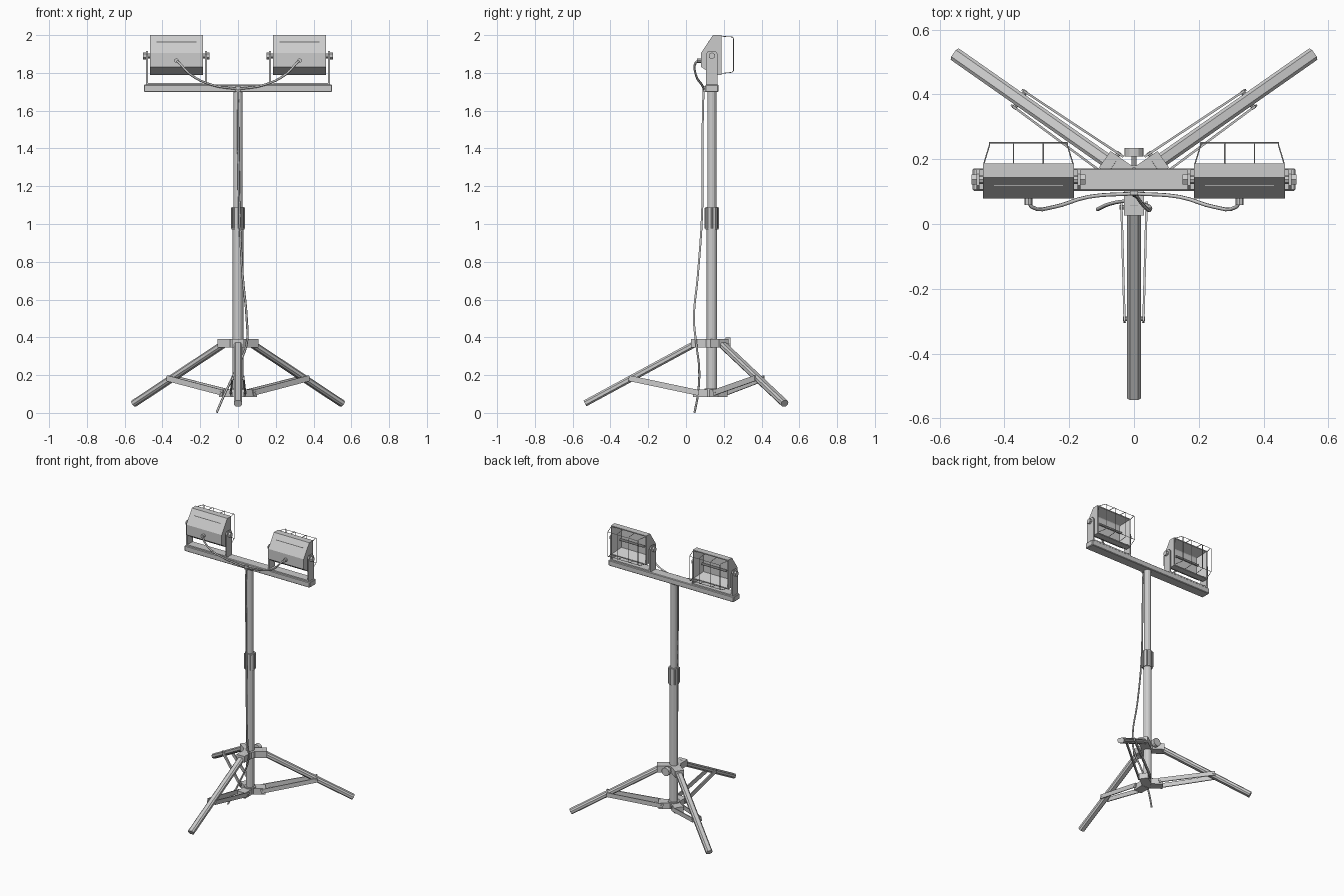
import bpy, bmesh, math
from mathutils import Vector, Matrix

if "Cube" in bpy.data.objects:
    bpy.data.objects.remove(bpy.data.objects["Cube"])

CY = 0.137                      # y of the mast axis
UP = Vector((0, 0, 1))


def add(name, bm, smooth=False):
    bmesh.ops.recalc_face_normals(bm, faces=bm.faces)
    me = bpy.data.meshes.new(name)
    bm.to_mesh(me)
    bm.free()
    ob = bpy.data.objects.new(name, me)
    bpy.context.collection.objects.link(ob)
    return ob


def box(name, lo, hi, bevel=0.0):
    lo, hi = Vector(lo), Vector(hi)
    bm = bmesh.new()
    bmesh.ops.create_cube(bm, size=1, matrix=Matrix.Translation((lo + hi) / 2) @ Matrix.Diagonal((*(hi - lo), 1)))
    if bevel:
        bmesh.ops.bevel(bm, geom=bm.edges[:], offset=bevel, segments=1, affect='EDGES')
    return add(name, bm)


def cyl(name, a, b, r, sides=12):
    a, b = Vector(a), Vector(b)
    d = b - a
    bm = bmesh.new()
    bmesh.ops.create_cone(bm, cap_ends=True, segments=sides, radius1=r, radius2=r, depth=d.length,
                          matrix=Matrix.Translation((a + b) / 2) @ d.to_track_quat('Z', 'Y').to_matrix().to_4x4())
    return add(name, bm)


def bar(name, a, b, w, h, bevel=0.0):
    """Rectangular bar from a to b, w wide sideways and h thick, long edges chamfered."""
    a, b = Vector(a), Vector(b)
    d = (b - a).normalized()
    side = d.cross(UP).normalized()
    top = side.cross(d)
    rot = Matrix((d, side, top)).transposed().to_4x4()
    bm = bmesh.new()
    bmesh.ops.create_cube(bm, size=1, matrix=Matrix.Diagonal(((b - a).length, w, h, 1)))
    if bevel:
        long = [e for e in bm.edges if abs(e.verts[0].co.x - e.verts[1].co.x) > 1e-4]
        bmesh.ops.bevel(bm, geom=long, offset=bevel, segments=1, affect='EDGES')
    bm.transform(Matrix.Translation((a + b) / 2) @ rot)
    return add(name, bm)


def wire(name, pts, r, cyclic=False, smooth=False, res=1):
    cu = bpy.data.curves.new(name, 'CURVE')
    cu.dimensions = '3D'
    cu.bevel_depth = r
    cu.bevel_resolution = res
    cu.use_fill_caps = True
    if smooth:
        cu.resolution_u = 4
        sp = cu.splines.new('BEZIER')
        sp.bezier_points.add(len(pts) - 1)
        for p, co in zip(sp.bezier_points, pts):
            p.co = co
            p.handle_left_type = p.handle_right_type = 'AUTO'
    else:
        sp = cu.splines.new('POLY')
        sp.points.add(len(pts) - 1)
        for p, co in zip(sp.points, pts):
            p.co = (*co, 1)
    sp.use_cyclic_u = cyclic
    ob = bpy.data.objects.new(name, cu)
    bpy.context.collection.objects.link(ob)
    return ob


# Telescopic mast
cyl("lower_mast", (0, CY, 0.09), (0, CY, 1.0), 0.028)
cyl("upper_mast", (0, CY, 0.98), (0, CY, 1.70), 0.024)
cyl("mast_collar", (0, CY, 0.97), (0, CY, 1.09), 0.034)
for i in range(8):
    a = math.tau * i / 8
    u = Vector((math.cos(a), math.sin(a), 0)) * 0.034
    cyl("collar_rib", Vector((0, CY, 0.975)) + u, Vector((0, CY, 1.085)) + u, 0.005, 6)

# Tripod hubs
cyl("upper_hub", (0, CY, 0.345), (0, CY, 0.39), 0.045)
cyl("lower_hub", (0, CY, 0.085), (0, CY, 0.13), 0.04)

# Legs, hub lugs and paired braces
for deg, label in ((-90, "front"), (35, "right"), (145, "left")):
    a = math.radians(deg)
    u = Vector((math.cos(a), math.sin(a), 0))
    s = Vector((-u.y, u.x, 0))

    def at(r, z, off=0.0):
        return Vector((0, CY, z)) + u * r + s * off

    bar(label + "_leg", at(0.07, 0.376), at(0.672, 0.05), 0.043, 0.034, 0.009)
    bar(label + "_upper_lug", at(0.02, 0.3675), at(0.11, 0.3675), 0.062, 0.045)
    bar(label + "_lower_lug", at(0.02, 0.103), at(0.10, 0.103), 0.062, 0.04)
    for k in (-1, 1):
        bar(label + "_brace", at(0.07, 0.106, k * 0.039), at(0.44, 0.184, k * 0.029), 0.007, 0.03)
    cyl(label + "_brace_pin", at(0.43, 0.182, -0.034), at(0.43, 0.182, 0.034), 0.007, 8)
    cyl(label + "_hub_pin", at(0.085, 0.108, -0.044), at(0.085, 0.108, 0.044), 0.007, 8)

# Clamp knob
cyl("knob_stem", (0, CY + 0.03, 0.37), (0, 0.212, 0.37), 0.008, 8)
cyl("clamp_knob", (0, 0.208, 0.37), (0, 0.235, 0.37), 0.029, 12)

# Crossbar
box("crossbar", (-0.498, CY - 0.035, 1.698), (0.498, CY + 0.035, 1.738), 0.004)
box("cable_clip", (-0.012, 0.09, 1.70), (0.012, 0.105, 1.73))

# Flood lamps
profile = [(0.187, 2.0), (0.143, 2.0), (0.079, 1.905), (0.079, 1.832), (0.143, 1.79), (0.187, 1.79)]
for sgn, label in ((-1, "left"), (1, "right")):
    cx = sgn * 0.326
    # Housing with a tapered reflector recess in the front
    bm = bmesh.new()
    f = bm.faces.new([bm.verts.new((cx - 0.141, y, z)) for y, z in profile])
    ext = bmesh.ops.extrude_face_region(bm, geom=[f])
    bmesh.ops.translate(bm, vec=(0.282, 0, 0), verts=[v for v in ext['geom'] if isinstance(v, bmesh.types.BMVert)])
    bmesh.ops.recalc_face_normals(bm, faces=bm.faces)
    glass = [f for f in bm.faces if f.normal.y > 0.99]
    bmesh.ops.inset_region(bm, faces=glass, thickness=0.01)
    bmesh.ops.inset_region(bm, faces=glass, thickness=0.04, depth=-0.07)
    add(label + "_lamp_housing", bm)
    cyl(label + "_lamp_tube", (cx - 0.095, 0.145, 1.895), (cx + 0.095, 0.145, 1.895), 0.008, 8)

    # U bracket with pivot bolts
    box(label + "_bracket_base", (cx - 0.161, CY - 0.031, 1.737), (cx + 0.161, CY + 0.031, 1.747))
    for k in (-1, 1):
        bm = bmesh.new()
        x0 = cx + k * 0.151
        pts = [(-0.031, 1.74), (0.031, 1.74), (0.031, 1.90), (0.018, 1.917), (-0.018, 1.917), (-0.031, 1.90)]
        f = bm.faces.new([bm.verts.new((x0, CY + y, z)) for y, z in pts])
        ext = bmesh.ops.extrude_face_region(bm, geom=[f])
        bmesh.ops.translate(bm, vec=(k * 0.01, 0, 0),
                            verts=[v for v in ext['geom'] if isinstance(v, bmesh.types.BMVert)])
        add(label + "_bracket_arm", bm)
        cyl(label + "_pivot_bolt", (cx + k * 0.135, CY, 1.89), (cx + k * 0.165, CY, 1.89), 0.013, 8)
        cyl(label + "_bolt_head", (cx + k * 0.16, CY, 1.89), (cx + k * 0.176, CY, 1.89), 0.018, 6)

    # Wire guard
    r = 0.002
    wire(label + "_guard_frame", [(cx - 0.12, 0.251, 1.983), (cx + 0.12, 0.251, 1.983),
                                  (cx + 0.12, 0.251, 1.81), (cx - 0.12, 0.251, 1.81)], r, True)
    for x0, x1 in ((-0.138, -0.12), (-0.046, -0.046), (0.046, 0.046), (0.138, 0.12)):
        wire(label + "_guard_hoop", [(cx + x0, 0.185, 1.994), (cx + x1, 0.244, 1.99), (cx + x1, 0.251, 1.983),
                                     (cx + x1, 0.251, 1.81), (cx + x1, 0.244, 1.803), (cx + x0, 0.185, 1.797)], r)

    # Lamp cable and gland
    cyl(label + "_cable_gland", (cx, 0.085, 1.865), (cx, 0.058, 1.865), 0.012, 8)
    wire(label + "_lamp_cable", [(cx, 0.07, 1.865), (cx - sgn * 0.012, 0.052, 1.855),
                                 (sgn * 0.25, 0.052, 1.79), (sgn * 0.14, 0.084, 1.737),
                                 (0, 0.094, 1.714)], 0.006, smooth=True)

# Supply cable running down the mast to the ground
wire("supply_cable", [(0, 0.094, 1.714), (0, 0.09, 1.62), (0.003, 0.088, 1.3), (0.008, 0.085, 1.05),
                      (0.025, 0.062, 0.72), (0.046, 0.042, 0.5), (0.045, 0.055, 0.36),
                      (-0.01, 0.07, 0.23), (-0.075, 0.062, 0.09), (-0.113, 0.045, 0.002)], 0.006, smooth=True)
